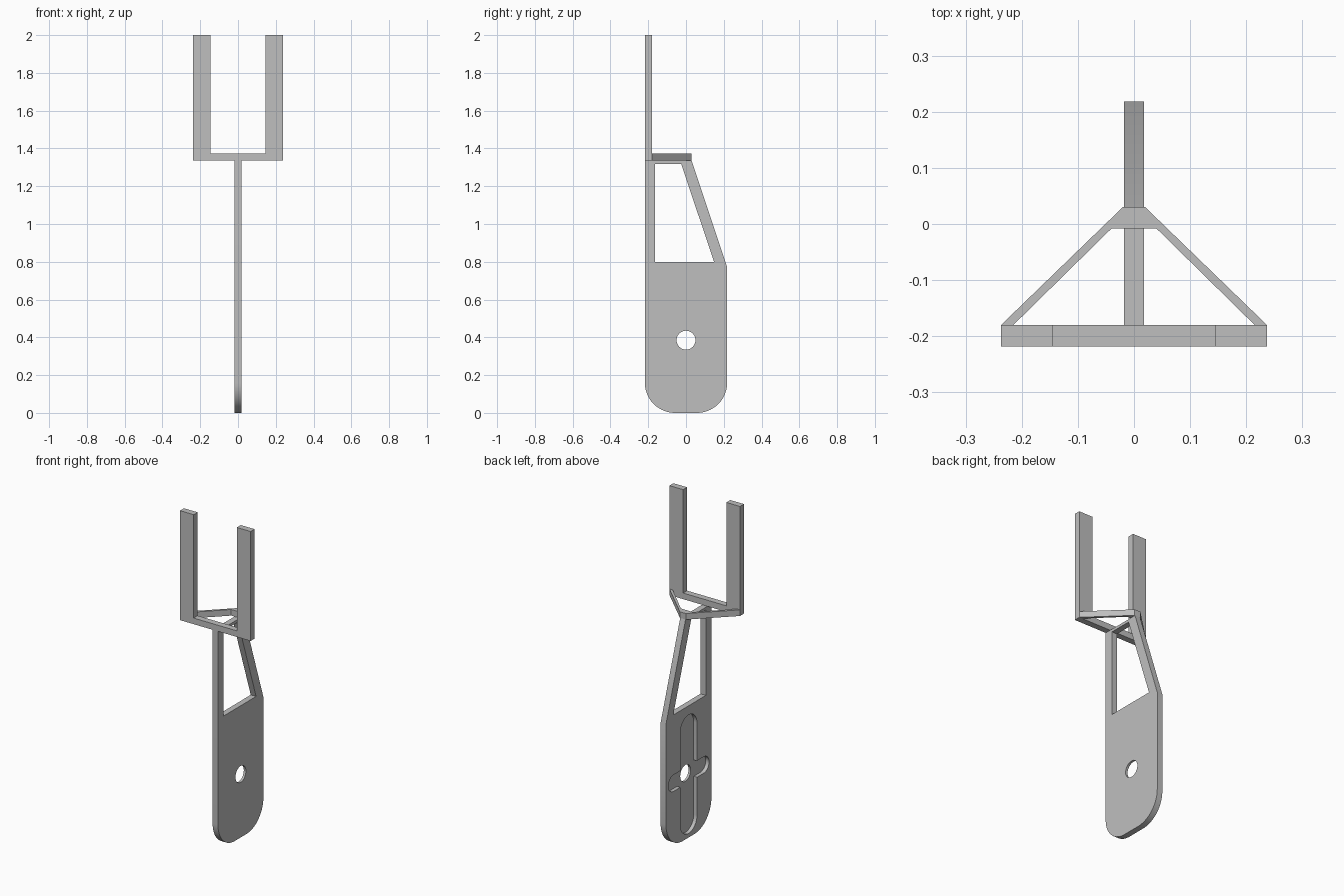
import bpy
import bmesh
import math
from mathutils import Vector

if "Cube" in bpy.data.objects:
    bpy.data.objects.remove(bpy.data.objects["Cube"], do_unlink=True)

grey = bpy.data.materials.new("plain grey")
grey.use_nodes = True
tone = (0.52, 0.52, 0.52, 1)
grey.diffuse_color = tone
grey.node_tree.nodes["Principled BSDF"].inputs["Base Color"].default_value = tone


def prism(name, outline, axis, low, high):
    """Extrude a 2D outline along an axis: x (outline y,z), y (x,z) or z (x,y)."""
    def place(a, b, d):
        return {"x": (d, a, b), "y": (a, d, b), "z": (a, b, d)}[axis]
    bm = bmesh.new()
    base = bm.faces.new([bm.verts.new(place(a, b, low)) for a, b in outline])
    grown = bmesh.ops.extrude_face_region(bm, geom=[base])["geom"]
    step = Vector(place(0, 0, high - low))
    bmesh.ops.translate(bm, vec=step, verts=[v for v in grown if isinstance(v, bmesh.types.BMVert)])
    bmesh.ops.recalc_face_normals(bm, faces=bm.faces)
    mesh = bpy.data.meshes.new(name)
    bm.to_mesh(mesh)
    bm.free()
    mesh.materials.append(grey)
    obj = bpy.data.objects.new(name, mesh)
    bpy.context.collection.objects.link(obj)
    return obj


def arc(cx, cy, r, start, end, steps=14):
    angles = [math.radians(start + (end - start) * i / steps) for i in range(steps + 1)]
    return [(cx + r * math.cos(t), cy + r * math.sin(t)) for t in angles]


def mirrored(half):
    """Close a half outline with its mirror image across the first coordinate."""
    return half + [(-a, b) for a, b in reversed(half)]


def cut(target, cutter):
    cutter.hide_render = True
    mod = target.modifiers.new("cut", "BOOLEAN")
    mod.operation, mod.solver, mod.object = "DIFFERENCE", "EXACT", cutter
    bpy.context.view_layer.objects.active = target
    bpy.ops.object.modifier_apply(modifier=mod.name)
    bpy.data.objects.remove(cutter, do_unlink=True)


half_depth, half_thick = 0.218, 0.018
bar_low, bar_high = 1.335, 1.372
plate_back = -0.18
hub = 0.385

# Handle blade: rounded foot, sloping back edge
r = 0.16
side = half_depth - r
blade_outline = (arc(-side, r, r, 180, 270) + arc(side, r, r, 270, 360)
                 + [(half_depth, 0.77), (0.03, bar_low), (-half_depth, bar_low)])
blade = prism("handle_blade", blade_outline, "x", -half_thick, half_thick)

# Window between the front strut and the sloping strut
window = [(-0.165, 0.8), (0.148, 0.8), (-0.025, 1.318), (-0.165, 1.318)]
cut(blade, prism("window_cutter", window, "x", -0.1, 0.1))

# Cross-shaped recess on one side only
floor = 0.004
w, reach = 0.08, 0.28
upright = arc(0, hub + reach, w, 0, 180, 20) + arc(0, hub - reach, w, 180, 360, 20)
cut(blade, prism("upright_recess_cutter", upright, "x", -0.1, floor))
w, reach = 0.05, 0.145
level = arc(reach, hub, w, -90, 90) + arc(-reach, hub, w, 90, 270)
cut(blade, prism("level_recess_cutter", level, "x", -0.1, floor))

# Pivot hole
cut(blade, prism("hole_cutter", arc(0, hub, 0.05, 0, 348.75, 31), "x", -0.1, 0.1))

# Two-pronged fork
fork_half = [(0.237, bar_low), (0.237, 2), (0.145, 2), (0.145, bar_high)]
fork = prism("fork", mirrored(fork_half), "y", -half_depth, plate_back)

# Diagonal braces meeting behind the fork
brace_half = [(0.02, 0.03), (0.237, plate_back), (0.215, plate_back), (0.04, -0.008)]
brace = prism("fork_brace", mirrored(brace_half), "z", bar_low, bar_high)

# Smooth the curved rims, keep hard edges
bpy.ops.object.select_all(action="DESELECT")
blade.select_set(True)
bpy.context.view_layer.objects.active = blade
bpy.ops.object.shade_smooth_by_angle(angle=math.radians(25))
